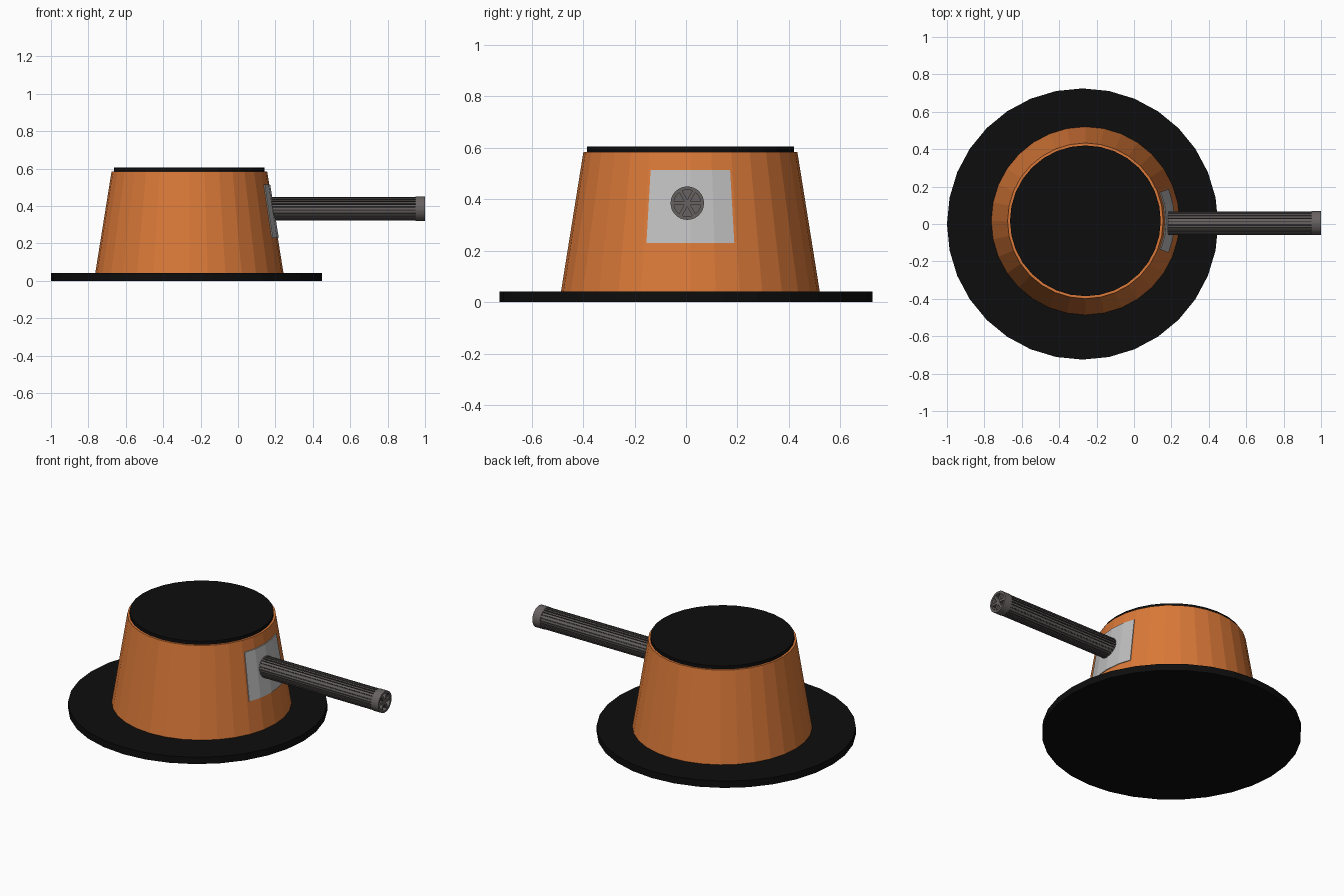
import bpy, bmesh, math
from mathutils import Matrix, Vector

if "Cube" in bpy.data.objects:
    bpy.data.objects.remove(bpy.data.objects["Cube"])

CX, CY = -0.26, 0.017          # body axis
HY, HZ = 0.005, 0.385          # handle axis
SIDES = 32


def material(name, rgb):
    m = bpy.data.materials.new(name)
    m.diffuse_color = (*rgb, 1)
    m.use_nodes = True
    m.node_tree.nodes["Principled BSDF"].inputs["Base Color"].default_value = m.diffuse_color
    return m


BLACK = material("black", (0.004, 0.004, 0.004))
ORANGE = material("orange", (0.70, 0.19, 0.04))
SILVER = material("light grey", (0.52, 0.52, 0.52))
GREY = material("warm grey", (0.14, 0.122, 0.122))
DARK = material("dark grey", (0.055, 0.05, 0.048))


def finish(name, bm, *mats):
    bmesh.ops.recalc_face_normals(bm, faces=bm.faces)
    me = bpy.data.meshes.new(name)
    bm.to_mesh(me)
    bm.free()
    for m in mats:
        me.materials.append(m)
    ob = bpy.data.objects.new(name, me)
    bpy.context.collection.objects.link(ob)
    return ob


def loft(bm, rings, cap_start=True, cap_end=True):
    """Skin closed rings of points, returning the side faces."""
    vs = [[bm.verts.new(p) for p in r] for r in rings]
    n = len(vs[0])
    sides = [bm.faces.new((a[i], a[(i + 1) % n], b[(i + 1) % n], b[i]))
             for a, b in zip(vs, vs[1:]) for i in range(n)]
    if cap_start:
        bm.faces.new(vs[0])
    if cap_end:
        bm.faces.new(vs[-1])
    return sides


def turned(name, profile, mat, cx=CX, cy=CY):
    """Upright turned part from (radius, height) pairs."""
    bm = bmesh.new()
    ang = [2 * math.pi * i / SIDES for i in range(SIDES)]
    loft(bm, [[(cx + r * math.cos(a), cy + r * math.sin(a), z) for a in ang]
              for r, z in profile])
    return finish(name, bm, mat)


# Base plate, tapered body and top disc
turned("base_plate", [(0.725, 0), (0.725, 0.042)], BLACK, -0.275, 0)
turned("body", [(0.505, 0.03), (0.416, 0.585)], ORANGE)
turned("top_disc", [(0.403, 0.58), (0.403, 0.605)], BLACK)

# Curved mounting plate following the body facets on the +x side
bm = bmesh.new()
cols = []
for deg in (-21, -11.25, 0, 11.25, 21):
    a = math.radians(deg)
    # distance to the flat facet at this angle
    half = math.pi / SIDES
    local = (a % (2 * half)) - half
    k = math.cos(half) / math.cos(local)
    ring = []
    for z, off in ((0.23, -0.003), (0.23, 0.005), (0.515, 0.005), (0.515, -0.003)):
        r = (0.505 - 0.089 * (z - 0.03) / 0.555) * k + off
        ring.append((CX + r * math.cos(a), CY + r * math.sin(a), z))
    cols.append(ring)
loft(bm, cols)
finish("mounting_plate", bm, SILVER)

# Ribbed handle shaft: alternating ribs and darker grooves
RIBS = 24
bm = bmesh.new()
section = []
for i in range(RIBS):
    for t, r in ((-0.28, 0.063), (0.28, 0.063), (0.3, 0.057), (0.7, 0.057)):
        a = 2 * math.pi * (i + t) / RIBS
        section.append((r * math.cos(a), r * math.sin(a)))
sides = loft(bm, [[(x, HY + y, HZ + z) for y, z in section] for x in (0.17, 0.955)])
for i, f in enumerate(sides):
    f.material_index = 0 if i % 4 == 0 else 1
finish("handle_shaft", bm, GREY, DARK)

# End cap: ring with a recessed face
bm = bmesh.new()
ang = [2 * math.pi * i / SIDES for i in range(SIDES)]
loft(bm, [[(x, HY + r * math.cos(a), HZ + r * math.sin(a)) for a in ang]
          for r, x in ((0.065, 0.948), (0.065, 1.0), (0.052, 1.0), (0.052, 0.975))])
finish("handle_end_cap", bm, GREY)

# Spokes across the recess
bm = bmesh.new()
for i in range(3):
    bmesh.ops.create_cube(bm, size=1, matrix=Matrix.Translation((0.984, HY, HZ))
                          @ Matrix.Rotation(math.pi * i / 3, 4, 'X')
                          @ Matrix.Diagonal(Vector((0.024 + 0.001 * i, 0.106, 0.014, 1))))
finish("end_cap_spokes", bm, GREY)
